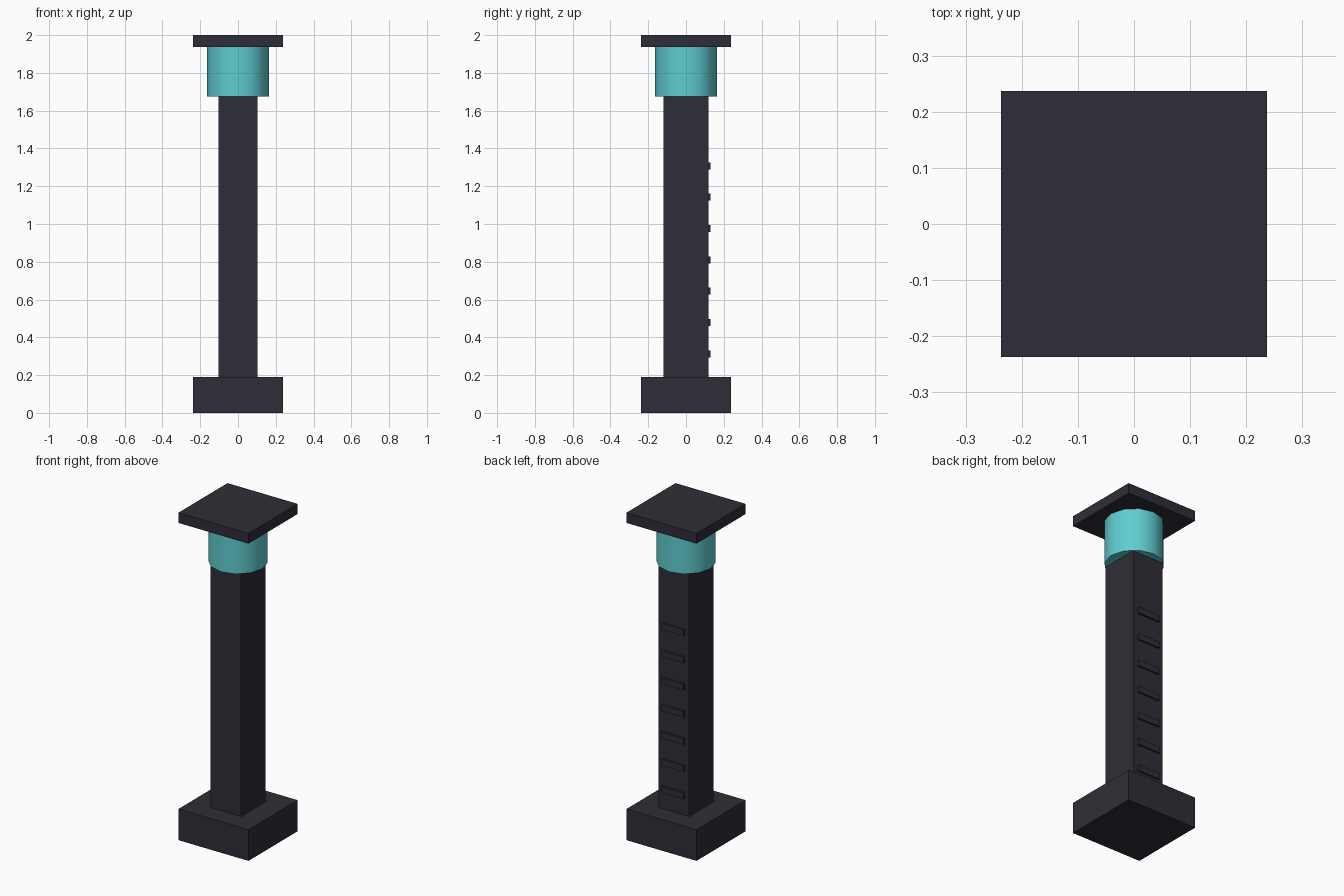
import bpy
import math

if "Cube" in bpy.data.objects:
    bpy.data.objects.remove(bpy.data.objects["Cube"])


def material(name, rgb):
    m = bpy.data.materials.new(name)
    m.diffuse_color = (*rgb, 1.0)
    m.use_nodes = True
    m.node_tree.nodes["Principled BSDF"].inputs["Base Color"].default_value = m.diffuse_color
    return m


DARK = material("dark_slate", (0.027, 0.027, 0.038))
TEAL = material("teal_glow", (0.115, 0.61, 0.63))


def box(name, centre, size, mat):
    bpy.ops.mesh.primitive_cube_add(size=1, location=centre)
    ob = bpy.context.object
    ob.name = name
    ob.scale = size
    bpy.ops.object.transform_apply(location=False, rotation=False, scale=True)
    ob.data.materials.append(mat)
    return ob


# Foot block, shaft and cap plate
box("base", (0, 0, 0.095), (0.474, 0.474, 0.19), DARK)
box("shaft", (0, 0, 0.935), (0.208, 0.236, 1.49), DARK)
box("cap_plate", (0, 0, 1.969), (0.474, 0.474, 0.062), DARK)

# Lamp drum under the cap
bpy.ops.mesh.primitive_cylinder_add(vertices=12, radius=0.165, depth=0.263,
                                    location=(0, 0, 1.8065))
lamp = bpy.context.object
lamp.name = "lamp_drum"
lamp.data.materials.append(TEAL)
bpy.ops.object.shade_smooth_by_angle(angle=math.radians(40))

# Vent slats up the back of the shaft
for i in range(7):
    box(f"vent_slat_{i + 1}", (0, 0.121, 0.312 + i * 0.166),
        (0.15, 0.018, 0.037), DARK)
